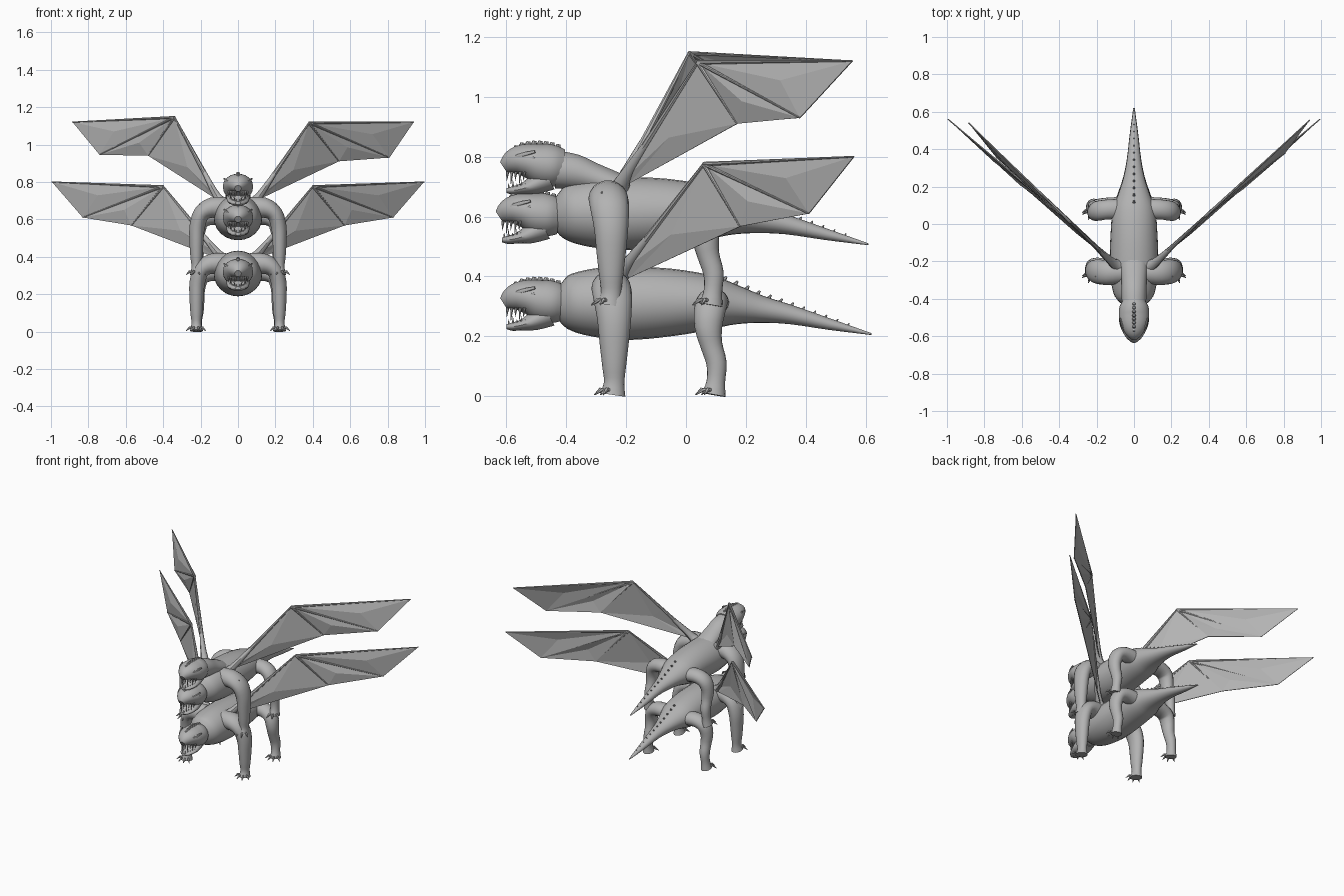
import bpy, bmesh, math
from mathutils import Vector as V

cube = bpy.data.objects.get("Cube")
if cube:
    bpy.data.objects.remove(cube)

grey = bpy.data.materials.new("stone grey")
grey.use_nodes = True
grey.diffuse_color = (0.45, 0.45, 0.45, 1)
grey.node_tree.nodes["Principled BSDF"].inputs["Base Color"].default_value = (0.45, 0.45, 0.45, 1)


def finish(name, bm, off, angle=40):
    bmesh.ops.recalc_face_normals(bm, faces=bm.faces)
    mesh = bpy.data.meshes.new(name)
    bm.to_mesh(mesh)
    bm.free()
    mesh.materials.append(grey)
    if angle:
        mesh.shade_smooth()
        mesh.set_sharp_from_angle(angle=math.radians(angle))
    obj = bpy.data.objects.new(name, mesh)
    obj.location = off
    bpy.context.collection.objects.link(obj)
    return obj


def smooth_rows(rows, steps):
    """Catmull-Rom interpolation of rows of x, y, z, width, height."""
    out = []
    for i in range(len(rows) - 1):
        a, b = rows[max(i - 1, 0)], rows[i]
        c, d = rows[i + 1], rows[min(i + 2, len(rows) - 1)]
        for k in range(steps):
            t = k / steps
            out.append([q + 0.5 * t * (r - p + t * (2 * p - 5 * q + 4 * r - s + t * (3 * (q - r) + s - p)))
                        for p, q, r, s in zip(a, b, c, d)])
    return out + [list(rows[-1])]


def tube(name, rows, off, axis=(1, 0, 0), mirror=1, sides=18, steps=3):
    """Loft ellipses along a path; the first radius lies along axis."""
    pts = smooth_rows([(r[0] * mirror, *r[1:]) for r in rows], steps)
    bm = bmesh.new()
    rings = []
    for i, (x, y, z, ra, rb) in enumerate(pts):
        t = (V(pts[min(i + 1, len(pts) - 1)][:3]) - V(pts[max(i - 1, 0)][:3])).normalized()
        u = V(axis)
        u = (u - t * u.dot(t)).normalized()
        w = t.cross(u)
        rings.append([bm.verts.new(V((x, y, z)) + u * ra * math.cos(a) + w * rb * math.sin(a))
                      for a in (math.tau * k / sides for k in range(sides))])
    for lo, hi in zip(rings, rings[1:]):
        for k in range(sides):
            j = (k + 1) % sides
            bm.faces.new((lo[k], lo[j], hi[j], hi[k]))
    bm.faces.new(rings[0])
    bm.faces.new(rings[-1])
    return finish(name, bm, off)


def spikes(name, items, off, blunt=0.1, sides=6):
    """Cones given as base, tip and radius."""
    bm = bmesh.new()
    for base, tip, r in items:
        base, tip = V(base), V(tip)
        d = tip - base
        m = d.to_track_quat('Z', 'Y').to_matrix().to_4x4()
        m.translation = (base + tip) / 2
        bmesh.ops.create_cone(bm, cap_ends=True, segments=sides, radius1=r,
                              radius2=r * blunt, depth=d.length, matrix=m)
    return finish(name, bm, off, 30)


# Body profile: y, centre height, half width, half height
BODY = [(-.43, .31, .05, .05), (-.40, .31, .085, .085), (-.36, .312, .11, .103),
        (-.28, .312, .125, .118), (-.18, .31, .13, .122), (-.05, .313, .125, .113),
        (.08, .312, .115, .092), (.16, .305, .088, .068), (.25, .29, .058, .046),
        (.35, .272, .038, .032), (.48, .24, .023, .019), (.62, .207, .004, .003)]
SKULL = [(-.41, .31, .06, .06), (-.44, .313, .077, .07), (-.48, .318, .081, .072),
         (-.52, .33, .077, .06), (-.56, .332, .062, .05), (-.59, .322, .042, .037),
         (-.61, .31, .018, .02)]
JAW = [(-.46, .275, .06, .045), (-.51, .25, .06, .032), (-.55, .237, .05, .018),
       (-.58, .232, .035, .014), (-.60, .232, .015, .008)]
FRONT_LEG = [(.07, -.25, .36, .06, .06), (.14, -.25, .362, .066, .055), (.195, -.245, .33, .065, .045),
             (.218, -.24, .26, .057, .042), (.222, -.24, .18, .049, .038), (.222, -.24, .10, .04, .033),
             (.222, -.24, .045, .034, .027), (.222, -.245, .004, .043, .035)]
REAR_LEG = [(.06, .09, .31, .055, .045), (.14, .088, .315, .053, .045), (.195, .08, .29, .053, .042),
            (.213, .075, .23, .046, .038), (.213, .085, .17, .037, .034), (.215, .102, .11, .034, .032),
            (.22, .1, .05, .031, .027), (.222, .093, .004, .04, .034)]


def on_axis(rows):
    return [(0, *r) for r in rows]


def top(rows, y):
    for a, b in zip(rows, rows[1:]):
        lo, hi = sorted((a, b))
        if lo[0] <= y <= hi[0]:
            t = (y - lo[0]) / (hi[0] - lo[0])
            return (lo[1] + lo[3]) * (1 - t) + (hi[1] + hi[3]) * t


def head(tag, off):
    tube(tag + "skull", on_axis(SKULL), off)
    tube(tag + "lower_jaw", on_axis(JAW), off)
    teeth = []
    for s in (-1, 1):
        for k in range(5):
            y = -.54 - .014 * k
            x = s * (.052 - .01 * k)
            big = .012 if k in (1, 3) else 0
            teeth.append(((x, y, .295), (x * .95, y - .003, .264 - big), .006))
            teeth.append(((x * .85, y + .005, .232), (x * .85, y + .003, .256 + big), .005))
        # Slanted brow and eyelid around each eye
        for part, drop in (("brow", 0), ("eyelid", .02)):
            tube(tag + part, [(.046, -.578, .342 - drop / 3, .004, .004),
                              (.062, -.545, .352 - drop, .008, .006),
                              (.074, -.505, .362 - drop, .005, .004)], off, (0, 0, 1), s, 8)
        spikes(tag + "nostril", [((s * .018, -.595, .33), (s * .02, -.607, .34), .007)], off, .5)
    spikes(tag + "teeth", teeth, off)
    crest = [-.43 - .02 * k for k in range(8)]
    spikes(tag + "head_crest", [((0, y, top(SKULL, y) - .012), (0, y + .004, top(SKULL, y) + .008), .014)
                                for y in crest], off, .45, 8)


def leg(name, rows, off, s):
    tube(name, rows, off, (0, 1, 0), s)
    x, y = rows[-1][:2]
    claws = []
    for a in (-50, -15, 20, 60):
        d = V((math.sin(math.radians(a)) * s, -math.cos(math.radians(a)), 0))
        c = V((x * s, y, .018))
        claws.append((c + d * .022, c + d * .042 + V((0, 0, .006)), .012))
        claws.append((c + d * .04 + V((0, 0, .004)), c + d * .064 - V((0, 0, .014)), .008))
    spikes(name + "_claws", claws, off, .2)


def wing(tag, pts, s):
    """Points: root, joint, tip, outer corner, inner corner, lower root."""
    root, joint, tip, outer, inner, low = [V((p[0] * s, p[1], p[2])) for p in pts]
    bm = bmesh.new()
    bow = V((s * .6, -.75, 0)) * .014
    for ring in ((joint, tip, outer), (joint, outer, inner), (joint, inner, low, root)):
        c = sum(ring, V()) / len(ring) + bow
        for a, b in zip(ring, ring[1:] + ring[:1]):
            mid = (a + b) / 2
            bm.faces.new([bm.verts.new(p) for p in (a, mid, c)])
            bm.faces.new([bm.verts.new(p) for p in (mid, b, c)])
    bmesh.ops.remove_doubles(bm, verts=bm.verts, dist=.0005)
    skin = finish(tag + "wing_membrane", bm, (0, 0, 0), 0)
    skin.modifiers.new("thickness", 'SOLIDIFY').thickness = .004
    # Arm and finger bones
    for name, a, b, r in (("arm", root, joint, .016), ("edge", joint, tip, .008),
                          ("outer_finger", joint, outer, .007), ("inner_finger", joint, inner, .008)):
        m = (a + b) / 2
        tube(tag + "wing_" + name, [(*a, r, r), (*m, r * .65, r * .65),
                                    (*b, r * .35, r * .35)], (0, 0, 0), (0, .6, .8), 1, 8)
    # Shoulder muscle blending the wing into the back
    base = root + V((-s * .05, -.02, -.05))
    tube(tag + "wing_root", [(*base, .045, .04), (*root, .026, .022),
                             (*root.lerp(joint, .3), .013, .012)], (0, 0, 0), (0, 1, 0), 1, 10)
    spikes(tag + "wing_thumb", [(joint, joint + V((s * .06, .06, -.035)), .009)], (0, 0, 0))


def dragon(tag, off):
    tube(tag + "body_and_tail", on_axis(BODY), off, sides=24)
    spines = []
    for k in range(12):
        y = .12 + .038 * k
        z = top(BODY, y)
        size = .016 - .0008 * k
        spines.append(((0, y, z - .008), (0, y + size, z + size * .7), size * .7))
    spikes(tag + "tail_spines", spines, off, .3)
    for s in (1, -1):
        side = "left_" if s > 0 else "right_"
        leg(tag + side + "front_leg", FRONT_LEG, off, s)
        leg(tag + side + "rear_leg", REAR_LEG, off, s)
        spikes(tag + side + "shoulder_spur", [((s * .19, -.265, .35), (s * .208, -.272, .383), .018)], off)


# Lower creature with one head
dragon("lower_", (0, 0, 0))
head("lower_", (0, 0, 0))
LOW_WING = [(.11, -.21, .42), (.40, .06, .775), (.995, .56, .80),
            (.83, .41, .61), (.57, .18, .567), (.12, -.19, .395)]
for s in (1, -1):
    wing("lower_left_" if s > 0 else "lower_right_", LOW_WING, s)

# Upper creature with two heads
dragon("upper_", (0, -.01, .30))
head("upper_front_", (0, -.015, .29))
head("upper_top_", (0, 0, .455))
tube("upper_neck", [(0, -.16, .67, .07, .04), (0, -.24, .705, .07, .045), (0, -.31, .73, .066, .05),
                    (0, -.37, .748, .066, .06), (0, -.43, .757, .065, .064)], (0, 0, 0))
wing("upper_left_", [(.11, -.21, .72), (.38, .04, 1.115), (.94, .555, 1.12),
                     (.81, .38, .93), (.54, .17, .91), (.12, -.19, .71)], 1)
wing("upper_right_", [(.11, -.21, .72), (.34, .01, 1.145), (.885, .54, 1.12),
                      (.74, .36, .945), (.48, .15, .94), (.12, -.19, .71)], -1)
